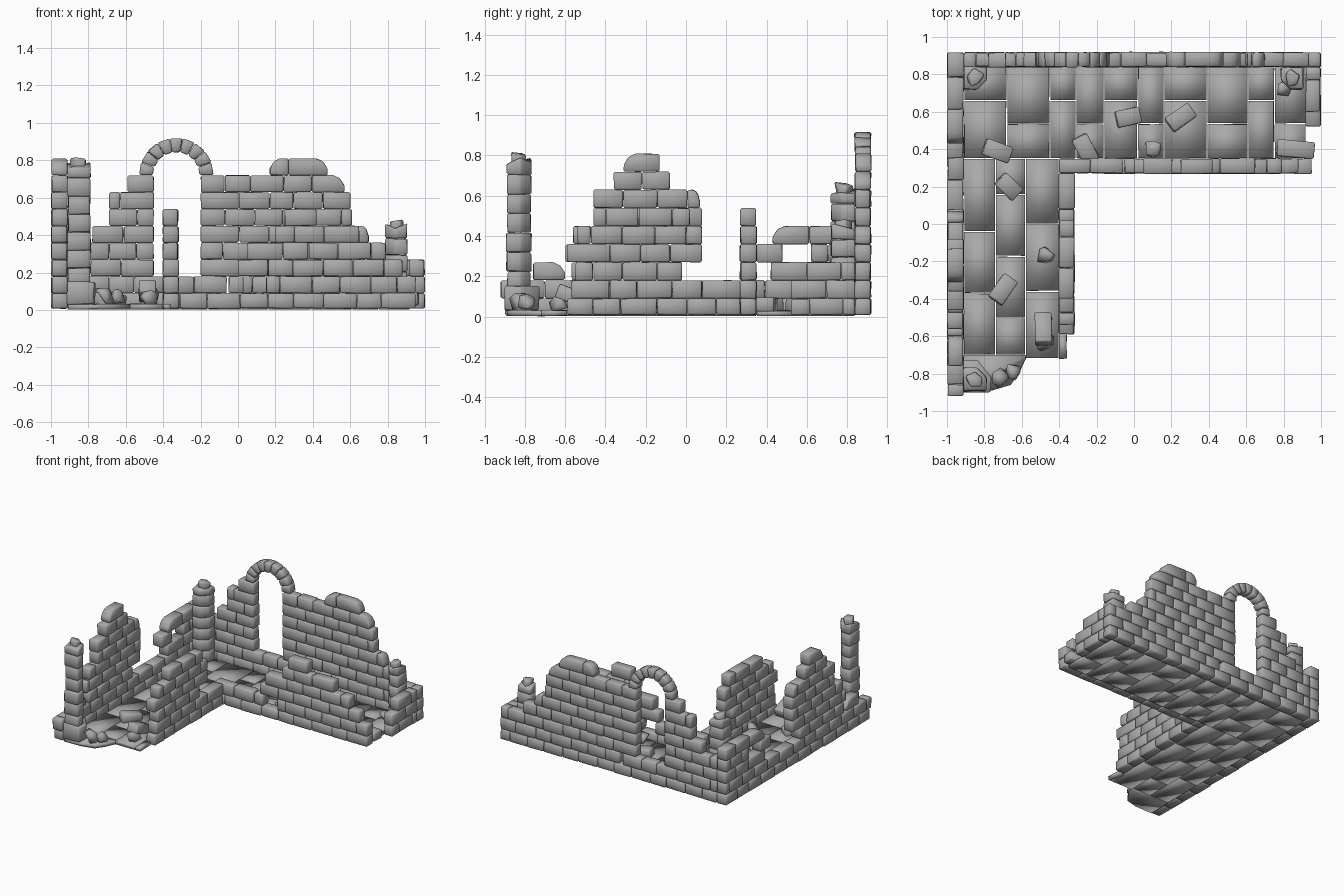
import bpy, bmesh, math, random
from mathutils import Vector, Matrix

random.seed(7)
if "Cube" in bpy.data.objects:
    bpy.data.objects.remove(bpy.data.objects["Cube"], do_unlink=True)

stone = bpy.data.materials.new("grey stone")
stone.use_nodes = True
stone.diffuse_color = (0.4, 0.4, 0.4, 1)
stone.node_tree.nodes["Principled BSDF"].inputs["Base Color"].default_value = (0.4, 0.4, 0.4, 1)

ROW = 0.09      # brick course height
LENGTH = 0.155  # brick length


def jit(a=0.003):
    return random.uniform(-a, a)


def prism(bm, profile, place, d0, d1, wobble=0.002):
    """Extrude a 2D profile from depth d0 to d1; place maps (u, v, d) to xyz."""
    rings = [[bm.verts.new(Vector(place(u, v, d)) + Vector((jit(wobble), jit(wobble), jit(wobble))))
              for u, v in profile] for d in (d0, d1)]
    bm.faces.new(rings[0])
    bm.faces.new(rings[1][::-1])
    n = len(profile)
    for i in range(n):
        j = (i + 1) % n
        bm.faces.new((rings[0][i], rings[1][i], rings[1][j], rings[0][j]))


def finish(name, bm, bevel=0.007):
    bmesh.ops.recalc_face_normals(bm, faces=bm.faces)
    for f in bm.faces:
        f.smooth = True
    mesh = bpy.data.meshes.new(name)
    bm.to_mesh(mesh)
    bm.free()
    mesh.materials.append(stone)
    ob = bpy.data.objects.new(name, mesh)
    bpy.context.collection.objects.link(ob)
    if bevel:
        mod = ob.modifiers.new("worn edges", 'BEVEL')
        mod.width = bevel
        mod.segments = 1
        mod.limit_method = 'ANGLE'
    return ob


def along_x(u, v, d):
    return (u, d, v)


def along_y(u, v, d):
    return (d, u, v)


def upright(u, v, d):
    return (u, v, d)


def brick(bm, place, a, b, z0, z1, d0, d1, chip=0):
    """One brick; chip -1 or 1 breaks off its upper start or end corner."""
    c, h = min(0.06, (b - a) * 0.5), (z1 - z0) * 0.6
    pts = [(a, z0), (b, z0)]
    pts += [(b, z1 - h), (b - c * 0.4, z1 - h * 0.3), (b - c, z1)] if chip > 0 else [(b, z1)]
    pts += [(a + c, z1), (a + c * 0.4, z1 - h * 0.3), (a, z1 - h)] if chip < 0 else [(a, z1)]
    prism(bm, pts, place, d0 + jit(), d1 + jit())


def wall(name, place, d0, d1, rows):
    """Running-bond wall; each row is a list of (start, end[, chip]) spans."""
    bm = bmesh.new()
    for r, spans in enumerate(rows):
        z0, z1 = max(0.008, r * ROW), (r + 1) * ROW - 0.001
        for span in spans:
            a, b = span[:2]
            chip = span[2] if len(span) > 2 else 0
            shift = (r % 2) * LENGTH / 2
            k = math.ceil((a + 0.05 - shift) / LENGTH)
            cuts = [a]
            while k * LENGTH + shift < b - 0.05:
                cuts.append(k * LENGTH + shift + jit(0.015))
                k += 1
            cuts.append(b)
            for i in range(len(cuts) - 1):
                edge = chip if (chip < 0 and i == 0) or (chip > 0 and i == len(cuts) - 2) else 0
                brick(bm, place, cuts[i] + 0.001, cuts[i + 1] - 0.001, z0, z1, d0, d1, edge)
    return finish(name, bm)


# Walls, listed course by course from the ground
wall("back_wall", along_x, 0.84, 0.917, [
    [(-0.91, 1.0)], [(-0.91, -0.08), (-0.05, 1.0)],
    [(-0.91, -0.45), (-0.2, 1.0)], [(-0.91, -0.45), (-0.2, 0.8)],
    [(-0.78, -0.45), (-0.2, 0.7, 1)], [(-0.69, -0.45), (-0.2, 0.61)],
    [(-0.69, -0.45), (-0.2, 0.6)], [(-0.59, -0.45), (-0.2, 0.57, 1)],
    [(0.17, 0.27, -1), (0.27, 0.48, 1)]])
wall("side_wall", along_y, -0.997, -0.912, [
    [(-0.9, 0.917)], [(-0.92, 0.917)],
    [(-0.76, -0.6, 1), (-0.57, -0.02), (0.42, 0.917)],
    [(-0.6, 0.08), (0.35, 0.48), (0.62, 0.917)],
    [(-0.56, 0.08), (0.43, 0.917, -1)], [(-0.46, 0.08)],
    [(-0.46, 0.07, 1)], [(-0.36, -0.08)], [(-0.31, -0.13, -1)]])
wall("inner_long_wall", along_x, 0.27, 0.35, [
    [(-0.4, 0.95)], [(-0.4, -0.06), (-0.05, 0.03), (0.15, 0.95)],
    [(0.0, 0.88)], [(0.05, 0.79)], [(0.2, 0.65)], [(0.25, 0.42)]])
wall("inner_short_wall", along_y, -0.4, -0.32, [
    [(-0.59, 0.27)], [(-0.57, 0.27)], [(-0.55, -0.02)],
    [(-0.59, 0.08)], [(-0.54, 0.08)], [(-0.4, 0.02)]])
wall("end_wall", along_y, 0.92, 0.997, [
    [(0.52, 0.84)], [(0.52, 0.84)], [(0.6, 0.84)]])

# Arch of wedge stones over the doorway
bm = bmesh.new()
STONES = 9
for i in range(STONES):
    a0, a1 = (math.pi * (i + e) / STONES for e in (0.02, 0.98))
    ring = [(0.125, a0), (0.2, a0), (0.2, a1), (0.125, a1)]
    prism(bm, [(-0.33 + r * math.cos(a), 0.72 + r * math.sin(a)) for r, a in ring],
          along_x, 0.84 + jit(), 0.917 + jit())
finish("door_arch", bm)


# Corner columns: five-sided drums with one bevelled inner corner
def column(name, cx, cy, sx, sy, z0, z1, step=0.095):
    bm = bmesh.new()
    shape = [(-0.06, -0.06), (0.06, -0.06), (0.06, 0.01), (0.01, 0.06), (-0.06, 0.06)]
    count = round((z1 - z0) / step)
    h = (z1 - z0) / count
    for i in range(count):
        s = 1.0 + jit(0.035)
        pts = [(cx + sx * u * s, cy + sy * v * s) for u, v in shape]
        prism(bm, pts, upright, z0 + i * h + 0.001, z0 + (i + 1) * h - 0.001, 0.003)
    # broken cap
    bm.verts.ensure_lookup_table()
    for v in bm.verts[-5:]:
        v.co.z += random.uniform(-0.045, 0.008)
    cap = [(cx + 0.045 * math.cos(t), cy + 0.045 * math.sin(t)) for t in (0.3, 1.7, 2.9, 4.1, 5.3)]
    prism(bm, cap, upright, z1 - 0.06, z1 + 0.008, 0.012)
    return bm, name


bm, name = column("front_column", -0.85, -0.83, 1, 1, 0.03, 0.80)
prism(bm, [(-0.92, -0.9), (-0.77, -0.9), (-0.76, -0.82), (-0.84, -0.73), (-0.92, -0.73)],
      upright, 0.03, 0.15, 0.004)
finish(name, bm)
finish(*reversed(column("back_right_column", -0.85, 0.78, 1, -1, 0.03, 0.65)))
finish(*reversed(column("back_left_column", 0.845, 0.78, -1, -1, 0.03, 0.47)))

# Paving: strips of slabs with staggered joints
bm = bmesh.new()


def pave(xs, y0, y1, size):
    for i in range(len(xs) - 1):
        y = y0
        step = size * (0.6 if i % 2 else 1.0)
        while y < y1 - 0.01:
            top = y + step if y + step < y1 - 0.1 else y1
            pts = [(xs[i], y), (xs[i + 1], y), (xs[i + 1], top), (xs[i], top)]
            inset = [(u + (0.003 if u == xs[i] else -0.003), v + (0.003 if v == y else -0.003))
                     for u, v in pts]
            prism(bm, inset, upright, 0.003, 0.03 + jit(0.003), 0.001)
            y, step = top, size


pave([-0.91, -0.68, -0.45, -0.31, -0.16, 0.02, 0.16, 0.39, 0.61, 0.75, 0.92], 0.35, 0.84, 0.31)
pave([-0.91, -0.74, -0.58], -0.7, 0.35, 0.33)
pave([-0.58, -0.4], -0.72, 0.35, 0.36)
prism(bm, [(-0.91, -0.89), (-0.76, -0.89), (-0.66, -0.86), (-0.61, -0.79), (-0.58, -0.72),
           (-0.58, -0.7), (-0.91, -0.7)], upright, 0.003, 0.03)
prism(bm, [(-0.4, -0.72), (-0.36, -0.72), (-0.36, -0.59), (-0.4, -0.59)], upright, 0.003, 0.03)
finish("floor_slabs", bm, 0)

# Fallen bricks: (x, y, z, turn, tilt, length)
bm = bmesh.new()
fallen = [(-0.73, 0.39, 0.05, -20, 6, 0.15), (-0.03, 0.57, 0.05, 12, 5, 0.13),
          (0.25, 0.57, 0.05, 35, 6, 0.15), (-0.26, 0.4, 0.05, -62, 6, 0.15),
          (-0.67, 0.2, 0.05, -45, 8, 0.13), (-0.7, -0.35, 0.05, 55, 6, 0.15),
          (-0.485, -0.56, 0.10, 90, 20, 0.17), (0.865, 0.4, 0.06, -5, 0, 0.2)]
for x, y, z, turn, tilt, size in fallen:
    m = (Matrix.Translation((x, y, z)) @ Matrix.Rotation(math.radians(turn), 4, 'Z')
         @ Matrix.Rotation(math.radians(tilt), 4, 'Y'))
    half = size / 2
    prism(bm, [(-half, -0.045), (half, -0.045), (half, 0.045), (-half, 0.045)],
          lambda u, v, d: m @ Vector((u, v, d)), -0.035, 0.035)
finish("fallen_bricks", bm)

# Broken lumps of rubble: (x, y, z, radius)
bm = bmesh.new()
for x, y, z, size in [(-0.72, -0.82, 0.07, 0.06), (-0.65, -0.79, 0.07, 0.05), (0.1, 0.4, 0.06, 0.055),
                      (-0.47, -0.17, 0.07, 0.055), (-0.48, -0.63, 0.06, 0.06), (0.8, 0.72, 0.05, 0.05)]:
    pts = []
    for i in range(14):
        d = Vector((jit(1), jit(1), jit(1))).normalized()
        pts.append(bm.verts.new(Vector((x, y, z)) + d * size * random.uniform(0.85, 1.1)))
    hull = bmesh.ops.convex_hull(bm, input=pts)
    bmesh.ops.delete(bm, geom=hull["geom_interior"], context='VERTS')
for v in bm.verts:
    v.co.z = max(v.co.z, 0.025)
finish("rubble", bm, 0)
